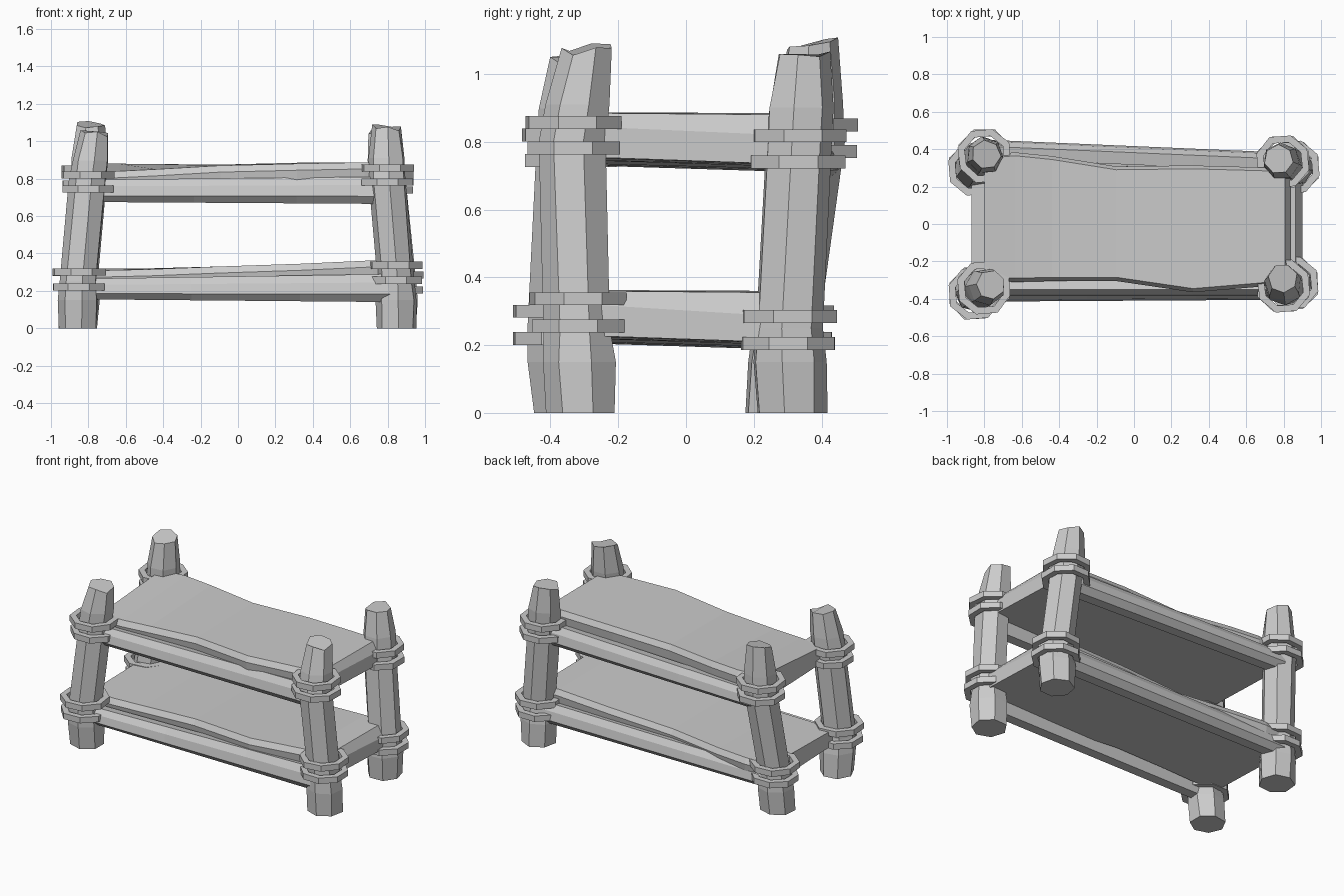
import bpy, bmesh, math, random
from mathutils import Vector

random.seed(4)
cube = bpy.data.objects.get("Cube")
if cube:
    bpy.data.objects.remove(cube)

GREY = (0.6, 0.6, 0.6, 1)
mat = bpy.data.materials.new("plain_grey")
mat.use_nodes = True
mat.diffuse_color = GREY
mat.node_tree.nodes["Principled BSDF"].inputs["Base Color"].default_value = GREY


def loft(name, loops, closed=False):
    """Skin a list of point loops; cap the ends, or join them when closed."""
    bm = bmesh.new()
    rows = [[bm.verts.new(p) for p in loop] for loop in loops]
    pairs = list(zip(rows, rows[1:] + rows[:1])) if closed else list(zip(rows, rows[1:]))
    for a, b in pairs:
        for i in range(len(a)):
            j = (i + 1) % len(a)
            bm.faces.new((a[i], a[j], b[j], b[i]))
    if not closed:
        bm.faces.new(rows[0])
        bm.faces.new(rows[-1])
    bmesh.ops.recalc_face_normals(bm, faces=bm.faces)
    mesh = bpy.data.meshes.new(name)
    bm.to_mesh(mesh)
    bm.free()
    mesh.materials.append(mat)
    obj = bpy.data.objects.new(name, mesh)
    bpy.context.collection.objects.link(obj)


def mix(a, b, t):
    return a + (b - a) * t


def post(name, path, turn, slope):
    """Rough seven-sided log through base, lower, upper and tip points."""
    base, low, high, tip = [Vector(p) for p in path]
    stations = [(base, 0.104), (base.lerp(low, 0.6), 0.11), (low, 0.1),
                (high, 0.1), (high.lerp(tip, 0.4), 0.098), (tip, 0.077)]
    loops = []
    for k, (c, r) in enumerate(stations):
        loop = []
        for i in range(7):
            a = turn + math.tau * i / 7
            rr = r * random.uniform(0.98, 1.05)
            offset = Vector((math.cos(a) * rr, math.sin(a) * rr, 0))
            if k == 5:
                offset.z = offset.x * slope[0] + offset.y * slope[1] + random.uniform(-0.012, 0.012)
            loop.append(c + offset)
        loops.append(loop)
    loft(name, loops)


def ring(name, x, y, z, turn):
    """Eight-sided rope binding with a square section."""
    loops = []
    for i in range(8):
        a = turn + math.tau * i / 8
        k = random.uniform(0.99, 1.04)
        section = [(0.108, -0.019), (0.146, -0.019), (0.146, 0.019), (0.108, 0.019)]
        loops.append([(x + math.cos(a) * r * k, y + math.sin(a) * r * k, z + h)
                      for r, h in section])
    loft(name, loops, closed=True)


# Four leaning posts, each with two pairs of bindings
posts = {
    "front_right": [(-0.855, -0.345, 0), (-0.85, -0.37, 0.25), (-0.80, -0.34, 0.8), (-0.765, -0.325, 1.045)],
    "back_right": [(-0.86, 0.275, 0), (-0.85, 0.295, 0.25), (-0.80, 0.365, 0.8), (-0.79, 0.37, 1.09)],
    "front_left": [(0.85, -0.307, 0), (0.845, -0.317, 0.25), (0.80, -0.333, 0.8), (0.795, -0.29, 1.075)],
    "back_left": [(0.85, 0.31, 0), (0.85, 0.302, 0.25), (0.795, 0.332, 0.8), (0.775, 0.345, 1.055)],
}
slopes = [(-0.15, 0), (-0.05, 0.25), (-0.08, 0.05), (0.1, 0.05)]
ring_heights = {
    "front_right": (0.22, 0.30, 0.745, 0.82), "back_right": (0.22, 0.298, 0.772, 0.85),
    "front_left": (0.257, 0.337, 0.782, 0.857), "back_left": (0.205, 0.285, 0.74, 0.818),
}
for n, (side, path) in enumerate(posts.items()):
    post(side + "_post", path, 0.4 + n * 1.3, slopes[n])
    for k, z in enumerate(ring_heights[side]):
        x, y, _ = path[1 if k < 2 else 2]
        ring(f"{side}_binding_{k + 1}", x, y, z, 0.39 + 0.1 * (k % 2))


# Shelf boards with wavy, chamfered long edges and a chamfered left end
def shelf(name, x_ends, front_z, back_z, bottom):
    ts = [0, 0.1, 0.22, 0.43, 0.68, 0.9, 0.98, 1]
    front_y = [-0.28, -0.29, -0.285, -0.285, -0.345, -0.315, -0.29, -0.285]
    back_y = [0.35, 0.365, 0.345, 0.29, 0.295, 0.285, 0.28, 0.28]
    loops = []
    for t, f, b, zf, zb in zip(ts, front_y, back_y, front_z, back_z):
        x = mix(*x_ends, t)
        z = mix(*bottom, t)
        section = [(f - 0.005, z + 0.01), (b, z - 0.01), (b + 0.018, zb - 0.035),
                   (b, zb), (f, zf), (f - 0.02, zf - 0.035)]
        loops.append([(x, y, h) for y, h in section])
    loft(name, loops)


shelf("upper_shelf", (-0.80, 0.84),
      [0.835, 0.84, 0.85, 0.87, 0.88, 0.887, 0.885, 0.845],
      [0.88, 0.88, 0.878, 0.875, 0.885, 0.885, 0.88, 0.82], (0.72, 0.745))
shelf("lower_shelf", (-0.87, 0.90),
      [0.305, 0.31, 0.315, 0.33, 0.345, 0.363, 0.36, 0.32],
      [0.315, 0.32, 0.32, 0.325, 0.345, 0.36, 0.355, 0.285], (0.195, 0.218))


# Side rails, tapered logs between the posts
def rail(name, side, x_half, y_ends, z_low, z_high):
    loops = []
    for t in (0, 0.35, 0.7, 1):
        x, y = mix(-x_half, x_half, t), mix(*y_ends, t)
        lo, hi = mix(*z_low, t), mix(*z_high, t)
        section = [(-0.1, lo), (-0.035, lo), (0, mix(lo, hi, 0.28)), (-0.01, mix(lo, hi, 0.7)),
                   (-0.035, hi), (-0.1, mix(lo, hi, 0.9))]
        loops.append([(x, side * (y + dy), z) for dy, z in section])
    loft(name, loops)


rail("upper_front_rail", -1, 0.78, (0.385, 0.385), (0.675, 0.665), (0.795, 0.81))
rail("upper_back_rail", 1, 0.78, (0.45, 0.383), (0.685, 0.675), (0.80, 0.81))
rail("lower_front_rail", -1, 0.83, (0.415, 0.405), (0.155, 0.14), (0.265, 0.29))
rail("lower_back_rail", 1, 0.83, (0.385, 0.375), (0.155, 0.15), (0.275, 0.285))
